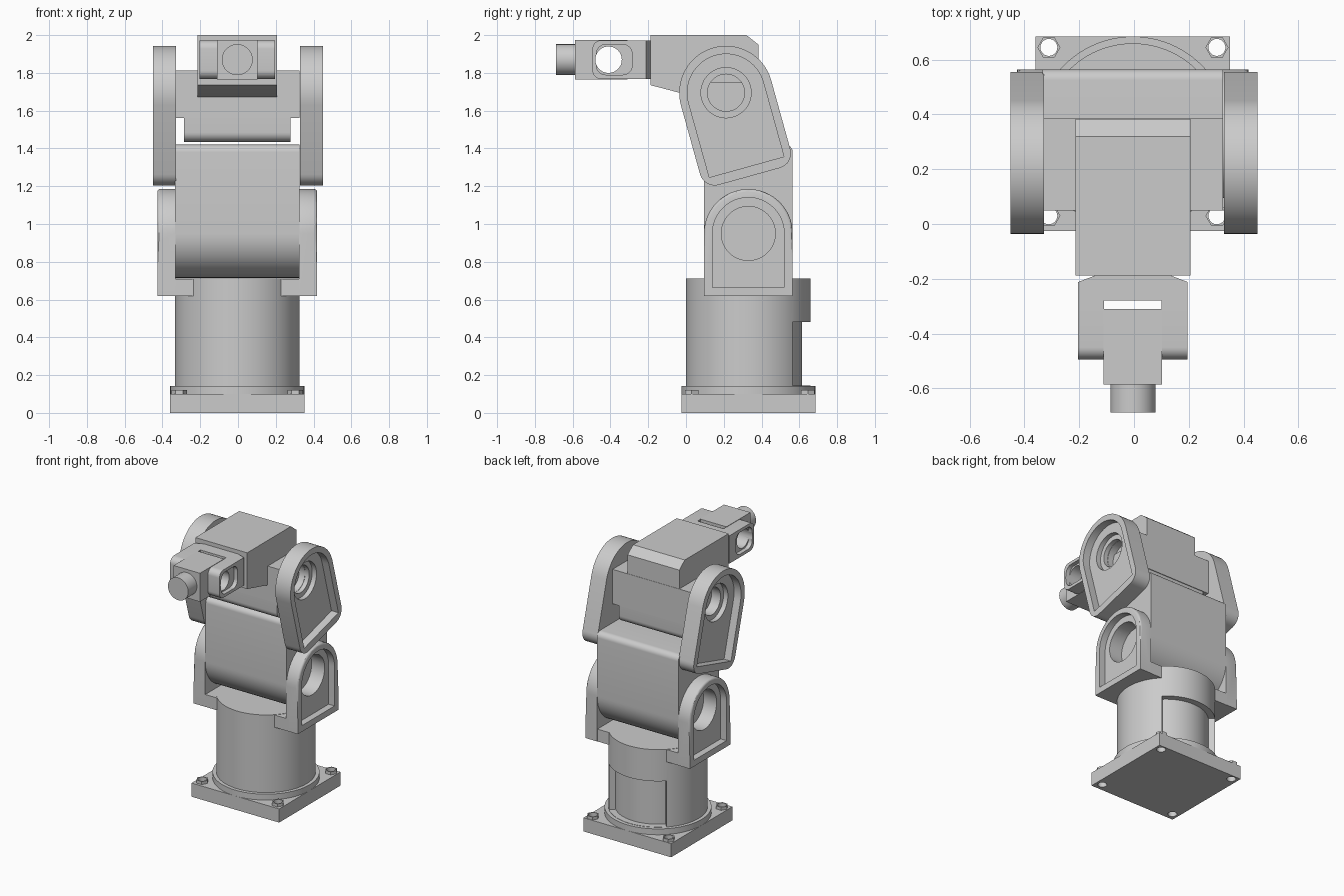
import bpy, bmesh
from math import sin, cos, pi, radians

if "Cube" in bpy.data.objects:
    bpy.data.objects.remove(bpy.data.objects["Cube"])

CX = -0.004          # body axis in x
PY = 0.33            # pedestal axis in y

grey = bpy.data.materials.new("light grey")
grey.diffuse_color = (0.6, 0.6, 0.6, 1)
grey.use_nodes = True
grey.node_tree.nodes["Principled BSDF"].inputs["Base Color"].default_value = grey.diffuse_color


def prism(name, pts, axis, a, b):
    """Extrude a 2D outline along an axis from a to b."""
    place = {'x': lambda p, t: (t, p[0], p[1]),
             'y': lambda p, t: (p[0], t, p[1]),
             'z': lambda p, t: (p[0], p[1], t)}[axis]
    bm = bmesh.new()
    lo = [bm.verts.new(place(p, a)) for p in pts]
    hi = [bm.verts.new(place(p, b)) for p in pts]
    bm.faces.new(lo)
    bm.faces.new(hi)
    n = len(pts)
    for i in range(n):
        j = (i + 1) % n
        bm.faces.new((lo[i], lo[j], hi[j], hi[i]))
    bmesh.ops.recalc_face_normals(bm, faces=bm.faces)
    me = bpy.data.meshes.new(name)
    bm.to_mesh(me)
    bm.free()
    me.materials.append(grey)
    ob = bpy.data.objects.new(name, me)
    bpy.context.collection.objects.link(ob)
    return ob


def circle(u, v, r, n=48):
    return [(u + r * cos(2 * pi * i / n), v + r * sin(2 * pi * i / n)) for i in range(n)]


def rect(u0, u1, v0, v1):
    return [(u0, v0), (u1, v0), (u1, v1), (u0, v1)]


def round_rect(u0, u1, v0, v1, r, n=8):
    pts = []
    for k, (u, v) in enumerate([(u1 - r, v1 - r), (u0 + r, v1 - r), (u0 + r, v0 + r), (u1 - r, v0 + r)]):
        pts += [(u + r * cos((k + i / n) * pi / 2), v + r * sin((k + i / n) * pi / 2)) for i in range(n + 1)]
    return pts


def arch(u, v, r, length, tilt=0, corner=0, n=32):
    """Half-round end with a straight tail; tilt turns the tail."""
    local = [(r * cos(pi * i / n), r * sin(pi * i / n)) for i in range(n + 1)]
    if corner:
        for s, start in ((-1, pi), (1, 1.5 * pi)):
            local += [(s * (r - corner) + corner * cos(start + i * pi / 16),
                       corner - length + corner * sin(start + i * pi / 16)) for i in range(9)]
    else:
        local += [(-r, -length), (r, -length)]
    t = radians(tilt)
    return [(u + x * cos(t) - y * sin(t), v + x * sin(t) + y * cos(t)) for x, y in local]


def boolean(ob, op, *others):
    for other in others:
        m = ob.modifiers.new(op, 'BOOLEAN')
        m.operation, m.solver, m.object = op, 'EXACT', other
        bpy.context.view_layer.objects.active = ob
        bpy.ops.object.modifier_apply(modifier=m.name)


def drop(*obs):
    for ob in obs:
        bpy.data.objects.remove(ob)


def cut(ob, *cutters):
    boolean(ob, 'DIFFERENCE', *cutters)
    drop(*cutters)


# base plate with hollow hex bolts in its corners
plate = prism("base_plate", rect(CX - .355, CX + .355, -.025, .685), 'z', 0, .1)
for sx in (-1, 1):
    for y in (.03, .645):
        x = CX + sx * .307
        bolt = prism("corner_bolt", circle(x, y, .042, 6), 'z', .095, .122)
        cut(bolt, prism("cutter", circle(x, y, .031, 24), 'z', -.1, .3))
        cut(plate, prism("cutter", circle(x, y, .031, 24), 'z', -.1, .3))

# flange and round pedestal with a shallow bay at the back
prism("base_flange", circle(CX, PY, .355, 96), 'z', .1, .143)
pedestal = prism("pedestal", circle(CX, PY, .33, 96), 'z', .14, .712)
steps = [radians(45 + 90 * i / 24) for i in range(25)]
bay = [(CX + .285 * cos(a), PY + .285 * sin(a)) for a in steps]
bay += [(CX + .42 * cos(a), PY + .42 * sin(a)) for a in reversed(steps)]
cut(pedestal, prism("cutter", bay, 'z', .145, .48))

# lower arm, round at the shoulder
arm = prism("lower_arm", arch(PY, .95, .235, .47, 180, .04), 'x', CX - .33, CX + .33)

# shoulder yoke: cross bar and two arched cheeks with pocket and bore
prism("shoulder_bar", rect(.095, .563, .62, .71), 'x', CX - .3, CX + .3)
for s in (-1, 1):
    outer = CX + s * .423
    cheek = prism("shoulder_cheek", arch(PY, .95, .235, .33), 'x', CX + s * .328, outer)
    bm = bmesh.new()
    bm.from_mesh(cheek.data)
    rim = [e for e in bm.edges if all(abs(v.co.x - outer) < 1e-4 and v.co.z > .9 for v in e.verts)]
    bmesh.ops.bevel(bm, geom=rim, offset=.015, segments=3, profile=.5, affect='EDGES')
    bm.to_mesh(cheek.data)
    bm.free()
    shelf = prism("shoulder_foot", rect(.095, .563, .62, .71), 'x', CX + s * .24, CX + s * .35)
    cut(cheek, prism("cutter", arch(PY, .95, .19, .285), 'x', CX + s * .375, CX + s * .6))
    bore = prism("cutter", circle(PY, .95, .143), 'x', CX + s * .27, CX + s * .6)
    boolean(cheek, 'DIFFERENCE', bore)
    cut(arm, bore)

# elbow body: wide upper block and a narrower rounded lower block
EY, EZ = .212, 1.695
body = prism("elbow_body", rect(.05, .385, 1.56, 1.812), 'x', CX - .33, CX + .33)
prism("elbow_lower_body", round_rect(.055, .38, 1.435, 1.75, .05), 'x', CX - .283, CX + .283)

# elbow cheeks: tilted side links with pocket and stepped bore
for s in (-1, 1):
    link = prism("elbow_cheek", arch(EY, EZ, .248, .46, 15.5, .08), 'x', s * .328, s * .451)
    cut(link,
        prism("cutter", arch(EY, EZ, .205, .408, 15.5), 'x', s * .395, s * .6),
        prism("cutter", circle(EY, EZ, .133), 'x', s * .36, s * .6))
    bore = prism("cutter", circle(EY, EZ, .098), 'x', s * .27, s * .6)
    boolean(link, 'DIFFERENCE', bore)
    cut(body, bore)

# forearm: chamfered at the back, sloping underneath
prism("forearm", [(-.188, 2), (.32, 2), (.383, 1.95), (.383, 1.67), (.06, 1.67), (-.188, 1.735)],
      'x', CX - .21, CX + .21)

# wrist fork: bridge with chamfered corners and two rounded prongs
WY, WZ = -.41, 1.87
prism("fork_bridge", [(CX - .2, -.28), (CX + .2, -.28), (CX + .2, -.212), (CX + .13, -.185),
                      (CX - .13, -.185), (CX - .2, -.212)], 'z', 1.768, 1.972)
for s in (-1, 1):
    outline = [p for p in round_rect(-.495, -.2, 1.768, 1.972, .045) if p[0] < -.3]
    outline += [(-.27, 1.768), (-.27, 1.972)]
    prong = prism("fork_prong", outline, 'x', CX + s * .105, CX + s * .2)
    cut(prong,
        prism("cutter", round_rect(-.475, -.285, 1.79, 1.95, .05), 'x', CX + s * .17, CX + s * .3),
        prism("cutter", circle(WY, WZ, .07), 'x', CX + s * .05, CX + s * .3))

# wrist block held in the fork, and the tool stub
block = prism("wrist_block", rect(-.587, -.31, 1.766, 1.975), 'x', CX - .107, CX + .107)
cut(block, prism("cutter", circle(WY, WZ, .07), 'x', -.3, .3))
prism("tool_stub", circle(CX, WZ, .082), 'y', -.688, -.58)

# smooth round surfaces, keep edges sharp
bpy.ops.object.select_all(action='DESELECT')
for ob in bpy.context.scene.objects:
    ob.select_set(True)
    bpy.context.view_layer.objects.active = ob
bpy.ops.object.shade_smooth_by_angle(angle=radians(30))
